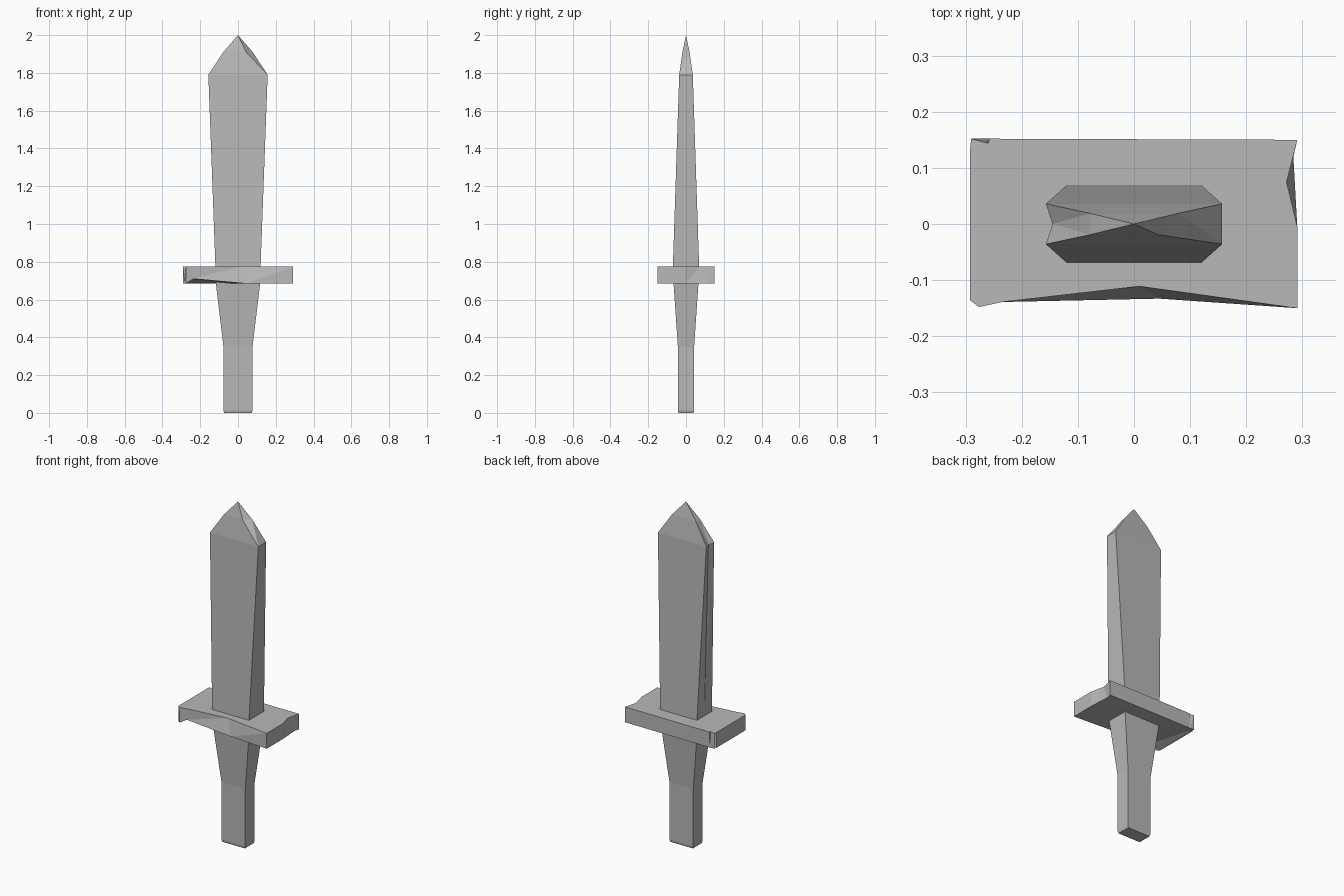
import bpy
import bmesh

old = bpy.data.objects.get("Cube")
if old:
    bpy.data.objects.remove(old, do_unlink=True)

grey = bpy.data.materials.new("stone grey")
grey.use_nodes = True
colour = (0.48, 0.48, 0.48, 1)
grey.diffuse_color = colour
grey.node_tree.nodes["Principled BSDF"].inputs["Base Color"].default_value = colour


def loft(name, rings, tip=None):
    """Skin matching rings of points; close with caps or a pointed tip."""
    bm = bmesh.new()
    loops = [[bm.verts.new(p) for p in ring] for ring in rings]
    n = len(loops[0])
    for low, high in zip(loops, loops[1:]):
        for i in range(n):
            j = (i + 1) % n
            bm.faces.new((low[i], low[j], high[j], high[i]))
    bm.faces.new(loops[0][::-1])
    if tip:
        point = bm.verts.new(tip)
        for i in range(n):
            bm.faces.new((loops[-1][i], loops[-1][(i + 1) % n], point))
    else:
        bm.faces.new(loops[-1])
    bmesh.ops.triangulate(bm, faces=bm.faces[:])
    bmesh.ops.recalc_face_normals(bm, faces=bm.faces[:])
    mesh = bpy.data.meshes.new(name)
    bm.to_mesh(mesh)
    bm.free()
    mesh.materials.append(grey)
    obj = bpy.data.objects.new(name, mesh)
    bpy.context.collection.objects.link(obj)
    return obj


def section(z, hx, hy, dent=0.0, chip=0.0):
    """Rectangle with a dented right edge and a chipped front left corner."""
    return [(-hx, -hy, z), (hx - chip, -hy, z), (hx, hy, z),
            (-hx, hy, z), (dent - hx, 0, z)]


# Blade: widens and thins upward, then closes to a chipped point
loft("blade", [
    section(0.76, 0.119, 0.07),
    section(1.79, 0.157, 0.036, dent=0.012),
    section(1.91, 0.078, 0.019, chip=0.035),
], tip=(0, 0, 2))

# Grip: straight handle that flares up to the guard
loft("grip", [
    section(0, 0.073, 0.04),
    section(0.012, 0.077, 0.043),
    section(0.35, 0.077, 0.043),
    section(0.70, 0.119, 0.067),
])

# Guard: thick plate with chipped corners and worn edges
top = [(-0.276, -0.148), (-0.235, -0.139), (0.01, -0.111), (0.291, -0.15),
       (0.291, -0.005), (0.272, 0.075), (0.291, 0.15), (-0.257, 0.152),
       (-0.26, 0.144), (-0.29, 0.152), (-0.276, 0.138), (-0.292, 0.135),
       (-0.292, -0.136), (-0.24, -0.121)]
bottom = list(top)
bottom[2] = (0.045, -0.133)
bottom[5] = (0.284, 0.12)
bottom[8] = (-0.262, 0.152)
bottom[13] = (-0.28, -0.142)
lower_ring = [(x, y, 0.685) for x, y in bottom]
lower_ring[1] = (-0.235, -0.139, 0.71)
loft("guard", [lower_ring, [(x, y, 0.775) for x, y in top]])
